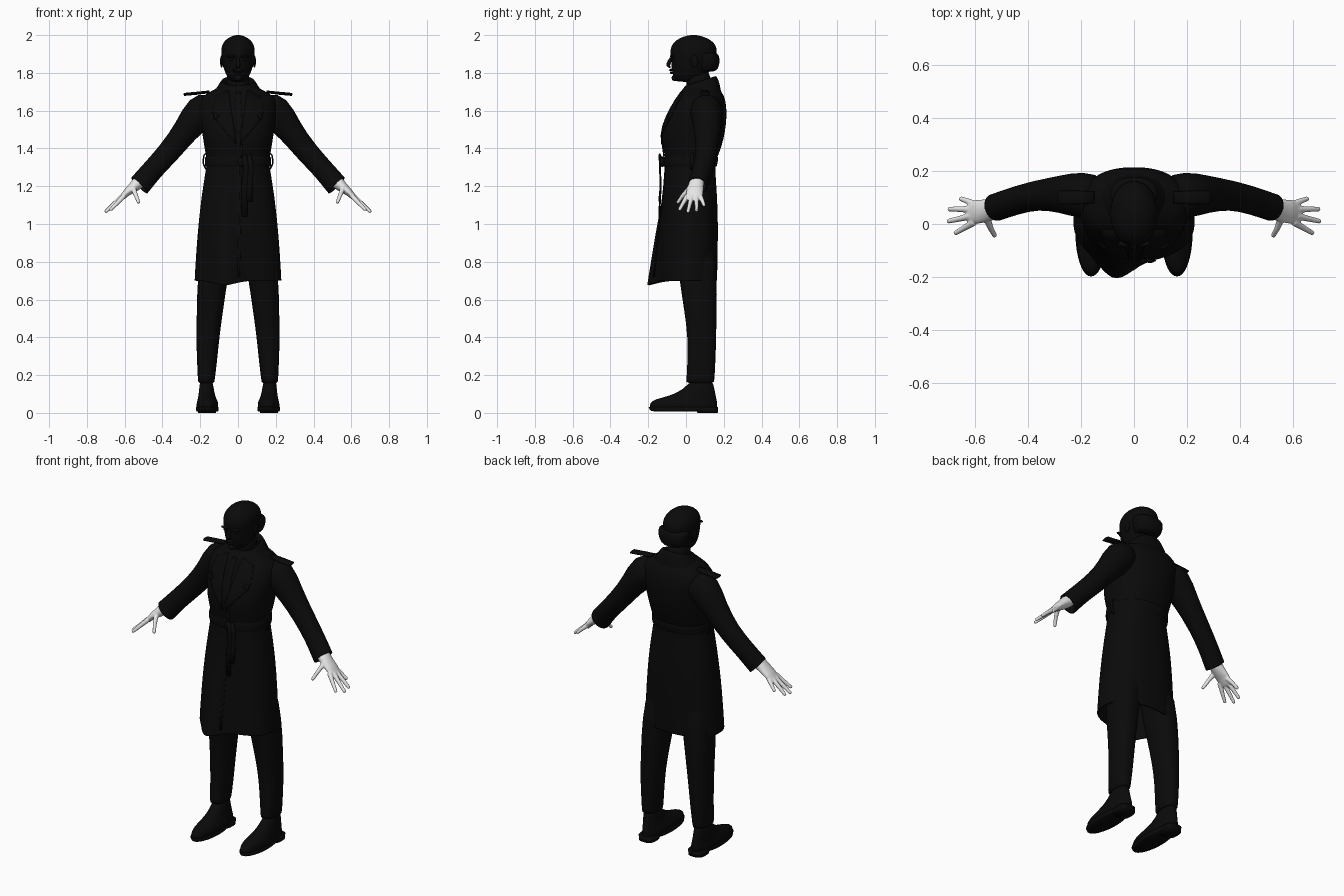
import bpy, bmesh, math
from mathutils import Vector

cube = bpy.data.objects.get("Cube")
if cube:
    bpy.data.objects.remove(cube)


def material(name, rgb, rough):
    m = bpy.data.materials.new(name)
    m.use_nodes = True
    m.diffuse_color = (*rgb, 1)
    bsdf = m.node_tree.nodes["Principled BSDF"]
    bsdf.inputs["Base Color"].default_value = (*rgb, 1)
    bsdf.inputs["Roughness"].default_value = rough
    return m


BLACK = material("black", (0.003, 0.003, 0.003), 0.8)
WHITE = material("glove white", (0.8, 0.8, 0.8), 0.7)


def finish(name, bm, mat=BLACK, mirror=False, subsurf=0):
    bmesh.ops.recalc_face_normals(bm, faces=bm.faces)
    me = bpy.data.meshes.new(name)
    bm.to_mesh(me)
    bm.free()
    ob = bpy.data.objects.new(name, me)
    bpy.context.collection.objects.link(ob)
    me.materials.append(mat)
    for p in me.polygons:
        p.use_smooth = True
    if subsurf:
        s = ob.modifiers.new("Smooth", "SUBSURF")
        s.levels = s.render_levels = subsurf
    if mirror:
        ob.modifiers.new("Mirror", "MIRROR")
    return ob


def skin(bm, loops, caps=(True, True)):
    """Bridge matching point loops with quads."""
    rows = [[bm.verts.new(p) for p in loop] for loop in loops]
    n = len(rows[0])
    for a, b in zip(rows, rows[1:]):
        for i in range(n):
            bm.faces.new((a[i], a[(i + 1) % n], b[(i + 1) % n], b[i]))
    if caps[0]:
        bm.faces.new(rows[0])
    if caps[1]:
        bm.faces.new(rows[-1])


def ring(z, hw, yf, yb, cx=0, power=2.3, tilt=0, n=40):
    """Horizontal rounded section from its half width, front and back."""
    pts = []
    for i in range(n):
        a = math.tau * i / n
        c, s = math.cos(a), math.sin(a)
        sx = math.copysign(abs(c) ** (2 / power), c)
        sy = math.copysign(abs(s) ** (2 / power), s)
        pts.append(Vector((cx + hw * sx, (yf + yb) / 2 + (yb - yf) / 2 * sy, z + tilt * sy)))
    return pts


def loft(name, rings, caps=(True, True), mirror=False, subsurf=1, warp=None, **kw):
    bm = bmesh.new()
    skin(bm, [ring(*r, **kw) for r in rings], caps)
    if warp:
        for v in bm.verts:
            warp(v.co)
    return finish(name, bm, mirror=mirror, subsurf=subsurf)


def tube(bm, path, radii, side=(0, 1, 0), n=16, caps=(True, True)):
    """Oval tube along a path; radii are (along side, across side)."""
    path = [Vector(p) for p in path]
    loops = []
    for i, p in enumerate(path):
        t = (path[min(i + 1, len(path) - 1)] - path[max(i - 1, 0)]).normalized()
        u = Vector(side)
        u = (u - t * u.dot(t)).normalized()
        w = t.cross(u)
        a, b = radii[i]
        loops.append([p + u * a * math.cos(math.tau * k / n) + w * b * math.sin(math.tau * k / n)
                      for k in range(n)])
    skin(bm, loops, caps)


def ellipsoid(name, center, size, mirror=False):
    bm = bmesh.new()
    bmesh.ops.create_uvsphere(bm, u_segments=20, v_segments=12, radius=1)
    for v in bm.verts:
        v.co = Vector(center) + v.co * Vector(size)
    return finish(name, bm, mirror=mirror)


# Long coat with an overlapping, flared front skirt
def flare(co):
    t = min(max((1.2 - co.z) / 0.5, 0), 1)
    if co.y < 0:
        bump = t * math.exp(-((co.x + 0.07) / 0.075) ** 2)
        co.y -= 0.075 * bump
        co.z -= 0.025 * bump * t


coat = loft("coat", [
    (0.70, .23, -.14, .165), (0.71, .23, -.14, .165), (0.85, .222, -.135, .168),
    (1.0, .21, -.13, .17), (1.15, .193, -.118, .165), (1.28, .172, -.11, .155),
    (1.33, .163, -.108, .155), (1.38, .174, -.115, .178), (1.45, .185, -.135, .2),
    (1.52, .195, -.125, .212), (1.6, .208, -.09, .217), (1.66, .205, -.055, .208),
    (1.69, .17, -.035, .195), (1.71, .125, -.02, .18), (1.74, .085, .0, .15)],
    caps=(False, True), warp=flare)
shell = coat.modifiers.new("Thickness", "SOLIDIFY")
shell.thickness = 0.01

# Sleeves with open cuffs
bm = bmesh.new()
tube(bm, [(.12, .1, 1.63), (.2, .11, 1.6), (.275, .113, 1.495), (.365, .11, 1.38),
          (.45, .088, 1.29), (.515, .065, 1.212), (.522, .063, 1.205)],
     [(.08, .08), (.09, .098), (.07, .066), (.055, .06), (.053, .056), (.052, .06), (.052, .06)],
     n=28, caps=(True, False))
sleeve = finish("sleeves", bm, mirror=True, subsurf=1)
sleeve.modifiers.new("Thickness", "SOLIDIFY").thickness = 0.008

# Shoulder straps
bm = bmesh.new()
tube(bm, [(.15, .1, 1.7), (.21, .1, 1.693), (.285, .1, 1.686), (.288, .1, 1.685)],
     [(.022, .007), (.026, .008), (.026, .008), (.015, .004)])
finish("shoulder_straps", bm, mirror=True)

# Collar, higher at the back
loft("collar", [(1.68, .14, -.045, .185), (1.72, .112, -.025, .178), (1.755, .09, -.008, .165),
                (1.765, .078, .005, .152), (1.72, .07, .01, .14)], tilt=.025, caps=(False, False))


# Flat cloth pieces laid on the front of the coat
def plate(name, outline, offset=.006, mirror=False):
    bm = bmesh.new()
    bm.faces.new([bm.verts.new((x, -.5, z)) for x, z in outline])
    bmesh.ops.triangulate(bm, faces=bm.faces)
    bmesh.ops.subdivide_edges(bm, edges=bm.edges, cuts=5, use_grid_fill=True)
    ob = finish(name, bm)
    w = ob.modifiers.new("Drape", "SHRINKWRAP")
    w.target = coat
    w.wrap_method = "PROJECT"
    w.use_project_y = True
    w.use_positive_direction = True
    w.offset = offset
    ob.modifiers.new("Thickness", "SOLIDIFY").thickness = .006
    if mirror:
        ob.modifiers.new("Mirror", "MIRROR")


plate("lapels", [(.05, 1.71), (.12, 1.68), (.135, 1.6), (.1, 1.575), (.12, 1.55), (.01, 1.42)], mirror=True)
plate("tie", [(-.012, 1.7), (.012, 1.7), (.022, 1.53), (0, 1.46), (-.022, 1.53)], .003)
plate("front_overlap", [(.012, 1.42), (.024, 1.42), (.01, .72), (-.002, .72)], .004)

# Belt, knot, hanging ends and side loops
loft("belt", [(1.305, .173, -.116, .162), (1.31, .176, -.119, .165), (1.35, .176, -.12, .172),
              (1.355, .172, -.117, .168)], caps=(False, False))
ellipsoid("belt_knot", (.02, -.125, 1.33), (.022, .016, .028))
bm = bmesh.new()
for x, z in ((.035, 1.04), (.06, 1.12)):
    tube(bm, [(.02, -.125, 1.345), (x, -.14, 1.365), (x + .008, -.138, 1.3), (x, -.134, 1.2), (x, -.142, z)],
         [(.012, .005), (.014, .005), (.015, .005), (.016, .005), (.016, .005)], side=(1, 0, 0))
finish("belt_ends", bm)
bm = bmesh.new()
tube(bm, [(.17, .03, 1.29), (.184, .03, 1.32), (.182, .03, 1.36), (.17, .03, 1.375)], [(.01, .004)] * 4)
finish("belt_loops", bm, mirror=True)

# Trousers
loft("trousers", [(.155, .043, .0, .15, .168), (.17, .044, .002, .15, .168), (.27, .053, .008, .156, .164),
                  (.4, .061, .01, .16, .16), (.55, .07, -.01, .162, .148), (.7, .079, -.035, .165, .136),
                  (.95, .09, -.06, .15, .1)], mirror=True)

# Shoes: upper, sole and heel
loft("shoes", [(.015, .054, -.18, .16, .162), (.03, .058, -.194, .165, .162), (.055, .057, -.19, .165, .162),
               (.072, .05, -.165, .162, .163), (.09, .045, -.085, .158, .165), (.125, .038, -.01, .15, .167),
               (.18, .034, .03, .142, .168)], mirror=True, power=2.1)
loft("soles", [(.008, .056, -.17, .12, .162), (.012, .059, -.188, .13, .162), (.03, .06, -.198, .166, .162)],
     mirror=True, subsurf=0, power=2.1)
loft("heels", [(0, .048, .06, .168, .164), (.03, .05, .05, .17, .164)], mirror=True, subsurf=0, power=3)

# Head, neck and facial features
loft("neck", [(1.68, .065, .0, .14), (1.74, .06, .005, .13), (1.82, .06, .0, .13)])
loft("head", [(1.752, .03, -.045, .05), (1.762, .045, -.06, .08), (1.79, .064, -.07, .115),
              (1.83, .078, -.077, .14), (1.87, .086, -.078, .158), (1.91, .09, -.085, .165),
              (1.945, .087, -.078, .16), (1.975, .068, -.052, .133), (1.993, .038, -.012, .09),
              (2.001, .008, .025, .052)], power=2.1)
bm = bmesh.new()
tube(bm, [(0, -.075, 1.885), (0, -.088, 1.86), (0, -.098, 1.838), (0, -.082, 1.826)],
     [(.008, .008), (.01, .011), (.014, .012), (.01, .004)], side=(1, 0, 0))
finish("nose", bm, subsurf=1)
ellipsoid("brows", (.034, -.074, 1.888), (.025, .012, .007), mirror=True)
ellipsoid("eyes", (.034, -.068, 1.872), (.013, .009, .007), mirror=True)
ellipsoid("moustache", (0, -.076, 1.815), (.03, .013, .008))
ellipsoid("lips", (0, -.076, 1.8), (.02, .01, .006))
ellipsoid("goatee", (0, -.058, 1.773), (.024, .018, .017))
ellipsoid("ears", (.087, .045, 1.86), (.008, .02, .032), mirror=True)
loft("hair_fringe", [(1.805, .06, .06, .15), (1.82, .076, .055, .17), (1.86, .088, .055, .18),
                     (1.89, .091, .055, .175), (1.91, .086, .06, .163)])

# Gloved hands with spread fingers, fused into one surface
bm = bmesh.new()
tube(bm, [(.5, .065, 1.24), (.535, .055, 1.212), (.56, .05, 1.19), (.59, .046, 1.165), (.62, .042, 1.135),
          (.628, .042, 1.128)],
     [(.036, .032), (.04, .033), (.043, .027), (.045, .02), (.042, .013), (.03, .008)], n=24)
fingers = [((.602, .008, 1.15), (.642, -.016, 1.108), (.675, -.035, 1.075)),
           ((.615, .03, 1.143), (.662, .019, 1.1), (.702, .01, 1.064)),
           ((.613, .055, 1.143), (.66, .056, 1.105), (.698, .056, 1.07)),
           ((.6, .074, 1.15), (.63, .087, 1.122), (.655, .096, 1.097)),
           ((.555, .02, 1.19), (.54, -.018, 1.15), (.525, -.045, 1.112))]
for base, mid, tip in fingers:
    end = Vector(tip) + (Vector(tip) - Vector(mid)).normalized() * .004
    tube(bm, [base, mid, tip, end], [(.014, .014), (.011, .011), (.009, .009), (.004, .004)],
         side=(.3, 1, .2))
hand = finish("gloved_hands", bm, WHITE)
r = hand.modifiers.new("Fuse", "REMESH")
r.mode = "VOXEL"
r.voxel_size = .004
r.use_smooth_shade = True
s = hand.modifiers.new("Soften", "SMOOTH")
s.iterations = 4
hand.modifiers.new("Mirror", "MIRROR")
